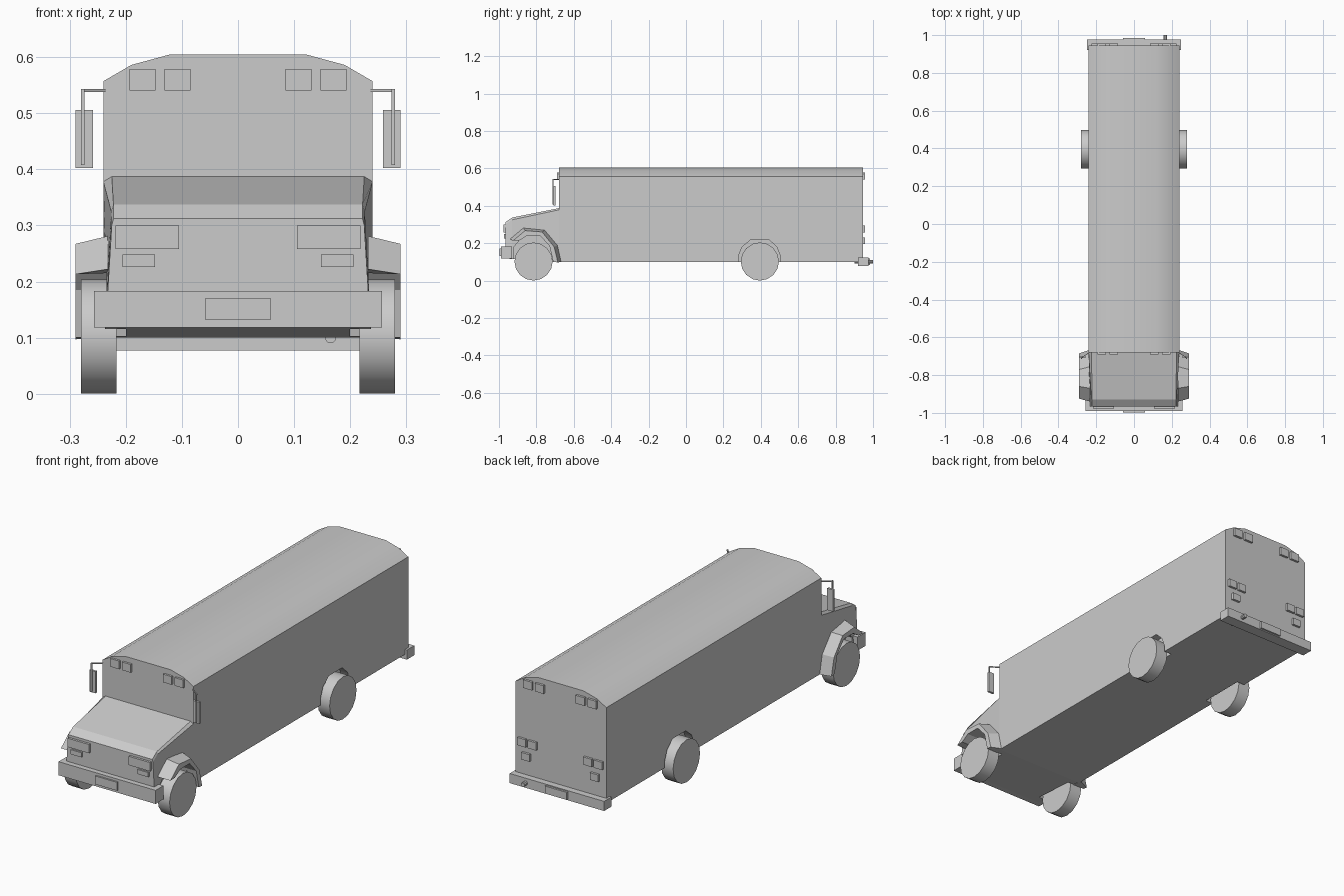
import bpy, bmesh, math

cube = bpy.data.objects.get("Cube")
if cube:
    bpy.data.objects.remove(cube, do_unlink=True)

grey = bpy.data.materials.new("plain_grey")
grey.use_nodes = True
COLOUR = (0.6, 0.6, 0.6, 1)
grey.diffuse_color = COLOUR
grey.node_tree.nodes["Principled BSDF"].inputs["Base Color"].default_value = COLOUR

SIDES = (("left", 1), ("right", -1))


def loft(name, rings):
    """Skin a list of equal-length closed rings and cap both ends."""
    bm = bmesh.new()
    loops = [[bm.verts.new(p) for p in ring] for ring in rings]
    n = len(loops[0])
    for a, b in zip(loops, loops[1:]):
        for i in range(n):
            j = (i + 1) % n
            bm.faces.new((a[i], a[j], b[j], b[i]))
    bm.faces.new(loops[0])
    bm.faces.new(loops[-1])
    bmesh.ops.recalc_face_normals(bm, faces=bm.faces)
    mesh = bpy.data.meshes.new(name)
    bm.to_mesh(mesh)
    bm.free()
    mesh.materials.append(grey)
    ob = bpy.data.objects.new(name, mesh)
    bpy.context.collection.objects.link(ob)
    return ob


def box(name, x, y, z):
    ring = [(x[0], z[0]), (x[1], z[0]), (x[1], z[1]), (x[0], z[1])]
    return loft(name, [[(px, py, pz) for px, pz in ring] for py in y])


def pair(name, x, y, z):
    for side, s in SIDES:
        box(f"{side}_{name}", (s * x[0], s * x[1]), y, z)


def prism(name, x, profile):
    return loft(name, [[(px, py, pz) for py, pz in profile] for px in x])


def mirrored_section(half, y):
    return [(x, y, z) for x, z in half] + [(-x, y, z) for x, z in reversed(half)]


def activate(ob):
    bpy.ops.object.select_all(action="DESELECT")
    ob.select_set(True)
    bpy.context.view_layer.objects.active = ob


def smooth(ob):
    activate(ob)
    bpy.ops.object.shade_smooth_by_angle(angle=math.radians(30))


def cut(ob, profile):
    """Cut a wheel well into both sides."""
    for side, s in SIDES:
        tool = prism("well_cutter", (s * 0.2, s * 0.3), profile)
        tool.hide_render = True
        mod = ob.modifiers.new("wheel_well", "BOOLEAN")
        mod.operation = "DIFFERENCE"
        mod.solver = "EXACT"
        mod.object = tool
        activate(ob)
        bpy.ops.object.modifier_apply(modifier=mod.name)
        bpy.data.objects.remove(tool, do_unlink=True)


def cylinder(name, radius, depth, location, axis, sides):
    turn = (0, math.pi / 2, 0) if axis == "x" else (math.pi / 2, 0, 0)
    bpy.ops.mesh.primitive_cylinder_add(vertices=sides, radius=radius, depth=depth,
                                        location=location, rotation=turn)
    ob = bpy.context.object
    ob.name = name
    ob.data.materials.append(grey)
    smooth(ob)


# Passenger body with arched roof and rear wheel wells
half = [(0.24, 0.10), (0.24, 0.557), (0.19, 0.586), (0.12, 0.605)]
body = loft("passenger_body", [mirrored_section(half, y) for y in (-0.68, 0.945)])
cut(body, [(0.28, 0), (0.28, 0.13), (0.3, 0.18), (0.345, 0.217),
           (0.445, 0.217), (0.485, 0.18), (0.505, 0.13), (0.505, 0)])
smooth(body)

# Sloping hood with chamfered edges and front wheel wells
hood = loft("hood", [
    mirrored_section([(0.24, 0.10), (0.24, 0.378), (0.225, 0.387)], -0.68),
    mirrored_section([(0.237, 0.116), (0.226, 0.325), (0.222, 0.337)], -0.93),
    mirrored_section([(0.236, 0.118), (0.225, 0.30), (0.222, 0.312)], -0.965)])
arch = [(-0.71, 0.10), (-0.73, 0.185), (-0.78, 0.24), (-0.85, 0.24), (-0.89, 0.215)]
cut(hood, [(-0.71, 0)] + arch + [(-0.92, 0.18), (-0.92, 0)])

# Flared front fenders
root = [(-0.94, 0.222), (-0.87, 0.281), (-0.755, 0.27), (-0.685, 0.19), (-0.665, 0.10)]
lip = [(-0.925, 0.213), (-0.86, 0.267), (-0.77, 0.26), (-0.705, 0.18), (-0.685, 0.097)]
for side, s in SIDES:
    loft(f"{side}_fender", [[(s * x, y, z) for y, z in edge + arch]
                            for x, edge in ((0.232, root), (0.29, lip))])

# Wheels
for side, s in SIDES:
    for end, y in (("front", -0.815), ("rear", 0.395)):
        cylinder(f"{side}_{end}_wheel", 0.102, 0.063, (s * 0.248, y, 0.102), "x", 16)

# Bumpers, plates and exhaust
box("front_bumper", (-0.257, 0.257), (-0.99, -0.93), (0.118, 0.183))
box("rear_bumper", (-0.25, 0.25), (0.92, 0.976), (0.077, 0.123))
box("front_plate", (-0.058, 0.058), (-0.998, -0.985), (0.131, 0.171))
box("rear_plate", (-0.058, 0.058), (0.97, 0.985), (0.082, 0.118))
cylinder("exhaust_pipe", 0.01, 0.1, (0.165, 0.95, 0.1), "y", 10)

# Nose lights
pair("headlight", (0.105, 0.218), (-0.976, -0.95), (0.258, 0.3))
pair("turn_signal", (0.148, 0.206), (-0.973, -0.95), (0.226, 0.248))

# Roof marker lights and tail lights
for end, y in (("front", (-0.69, -0.67)), ("rear", (0.935, 0.956))):
    pair(f"{end}_inner_marker", (0.085, 0.131), y, (0.54, 0.579))
    pair(f"{end}_outer_marker", (0.147, 0.193), y, (0.54, 0.579))
pair("inner_tail_light", (0.125, 0.169), (0.935, 0.956), (0.258, 0.295))
pair("outer_tail_light", (0.18, 0.224), (0.935, 0.956), (0.258, 0.295))
pair("reversing_light", (0.16, 0.203), (0.935, 0.956), (0.195, 0.229))

# Side mirrors on bent arms
for side, s in SIDES:
    loft(f"{side}_mirror_arm", [[(s * x, y + dy, z) for dy, z in
                                 ((0, 0.538), (0.005, 0.538), (0.005, 0.543), (0, 0.543))]
                                for x, y in ((0.235, -0.682), (0.28, -0.712))])
pair("mirror_post", (0.274, 0.28), (-0.714, -0.708), (0.408, 0.543))
pair("mirror", (0.258, 0.29), (-0.709, -0.698), (0.402, 0.506))
